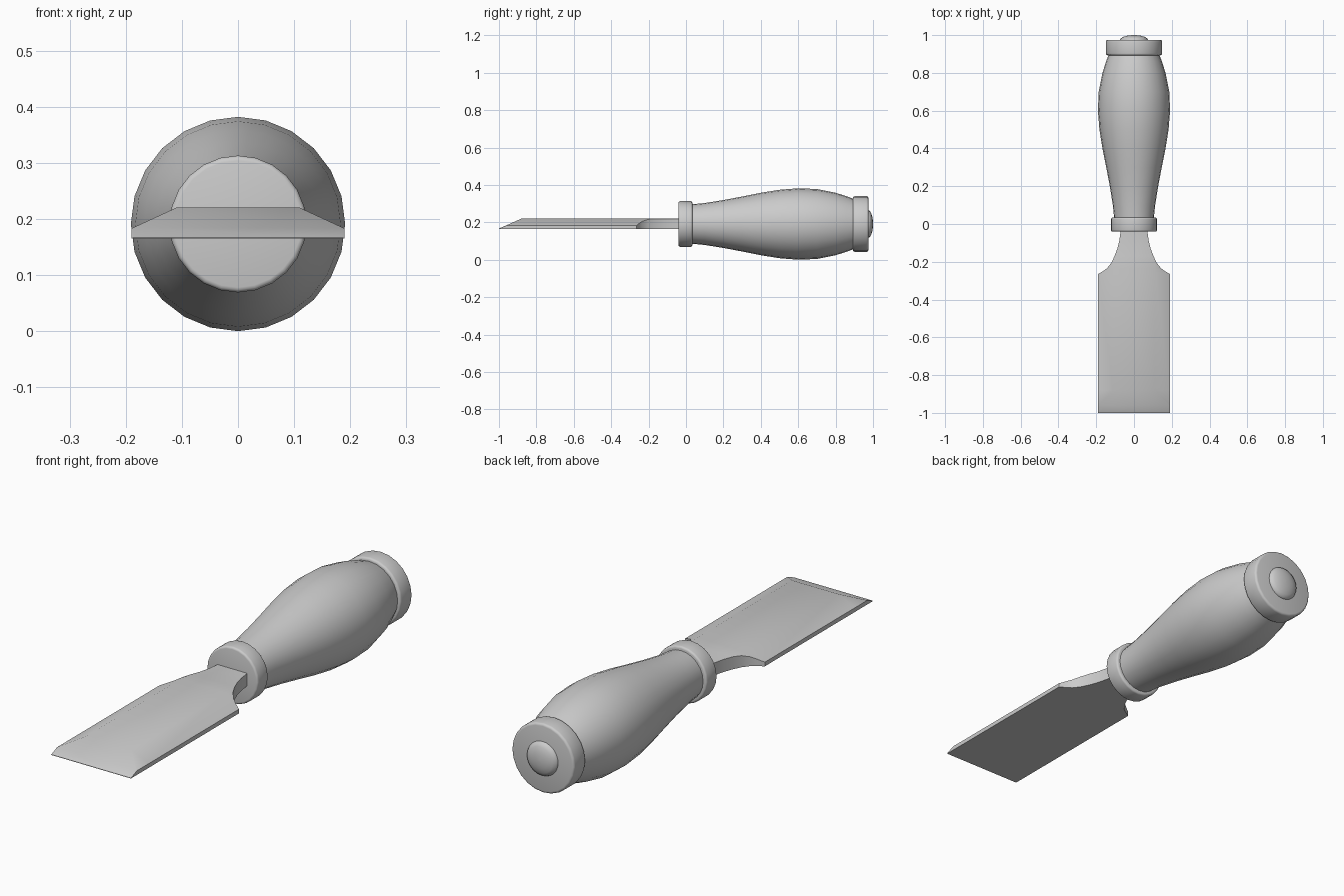
import bpy, bmesh, math

if "Cube" in bpy.data.objects:
    bpy.data.objects.remove(bpy.data.objects["Cube"])

AXIS_Z = 0.191


def make_object(name, bm, angle):
    bmesh.ops.remove_doubles(bm, verts=bm.verts, dist=1e-5)
    bmesh.ops.recalc_face_normals(bm, faces=bm.faces)
    mesh = bpy.data.meshes.new(name)
    bm.to_mesh(mesh)
    bm.free()
    ob = bpy.data.objects.new(name, mesh)
    bpy.context.collection.objects.link(ob)
    bpy.ops.object.select_all(action='DESELECT')
    ob.select_set(True)
    bpy.context.view_layer.objects.active = ob
    bpy.ops.object.shade_smooth_by_angle(angle=math.radians(angle))
    return ob


def loft(name, rings, angle):
    # Skin a list of equal-length closed rings and cap both ends
    bm = bmesh.new()
    rows = [[bm.verts.new(p) for p in ring] for ring in rings]
    n = len(rows[0])
    for a, b in zip(rows, rows[1:]):
        for i in range(n):
            j = (i + 1) % n
            bm.faces.new((a[i], a[j], b[j], b[i]))
    bm.faces.new(rows[0])
    bm.faces.new(rows[-1])
    return make_object(name, bm, angle)


def lathe(name, profile, angle=40, sides=24):
    # Profile is (y, radius) along the handle axis
    rings = []
    for y, r in profile:
        rings.append([(r * math.sin(2 * math.pi * i / sides), y,
                       AXIS_Z + r * math.cos(2 * math.pi * i / sides))
                      for i in range(sides)])
    return loft(name, rings, angle)


def collar(name, y0, y1, r, b):
    # Short cylinder with rounded rims
    arc = [(1 - math.cos(t), 1 - math.sin(t)) for t in (0, math.pi / 6, math.pi / 3, math.pi / 2)]
    front = [(y0 + b * u, r - b * v) for u, v in arc]
    back = [(y1 - b * u, r - b * v) for u, v in reversed(arc)]
    return lathe(name, front + back)


# Swelling grip, smoothed through a few control radii
key = [(0.0, 0.102), (0.1, 0.112), (0.2, 0.128), (0.3, 0.147), (0.4, 0.167),
       (0.5, 0.183), (0.6, 0.191), (0.7, 0.187), (0.8, 0.167), (0.86, 0.148), (0.91, 0.129)]
lathe("handle_grip", key)

# Front ferrule and rear cap
collar("front_ferrule", -0.04, 0.034, 0.122, 0.009)
collar("end_cap", 0.893, 0.975, 0.149, 0.010)

# Domed striking button
dome = [(0.96, 0.074), (0.974, 0.074)]
dome += [(0.974 + 0.026 * math.sin(math.radians(a)), 0.074 * math.cos(math.radians(a)))
         for a in (20, 40, 60, 75, 88)]
lathe("end_button", dome)

# Blade: flat underside, chamfered long edges, slanted tip, waisted neck
BOTTOM, TOP, EDGE, HALF, FLAT = 0.165, 0.220, 0.183, 0.19, 0.11


def section(y, w, t, e, h):
    return [(-w, y, BOTTOM), (w, y, BOTTOM), (w, y, e),
            (t, y, h), (-t, y, h), (-w, y, e)]


rings = [section(-1.0, HALF, 0.185, BOTTOM + 0.001, BOTTOM + 0.002),
         section(-0.96, HALF, 0.188, EDGE, EDGE + 0.001),
         section(-0.88, HALF, FLAT, EDGE, TOP)]
for y, w in [(-0.265, 0.19), (-0.25, 0.165), (-0.235, 0.143), (-0.205, 0.120),
             (-0.17, 0.103), (-0.13, 0.088), (-0.09, 0.078), (-0.04, 0.071), (0.0, 0.070)]:
    e = min(TOP - 0.001, EDGE + (HALF - w) / (HALF - FLAT) * (TOP - EDGE))
    rings.append(section(y, w, min(FLAT, w - 0.003), e, TOP))
loft("blade", rings, 32)
